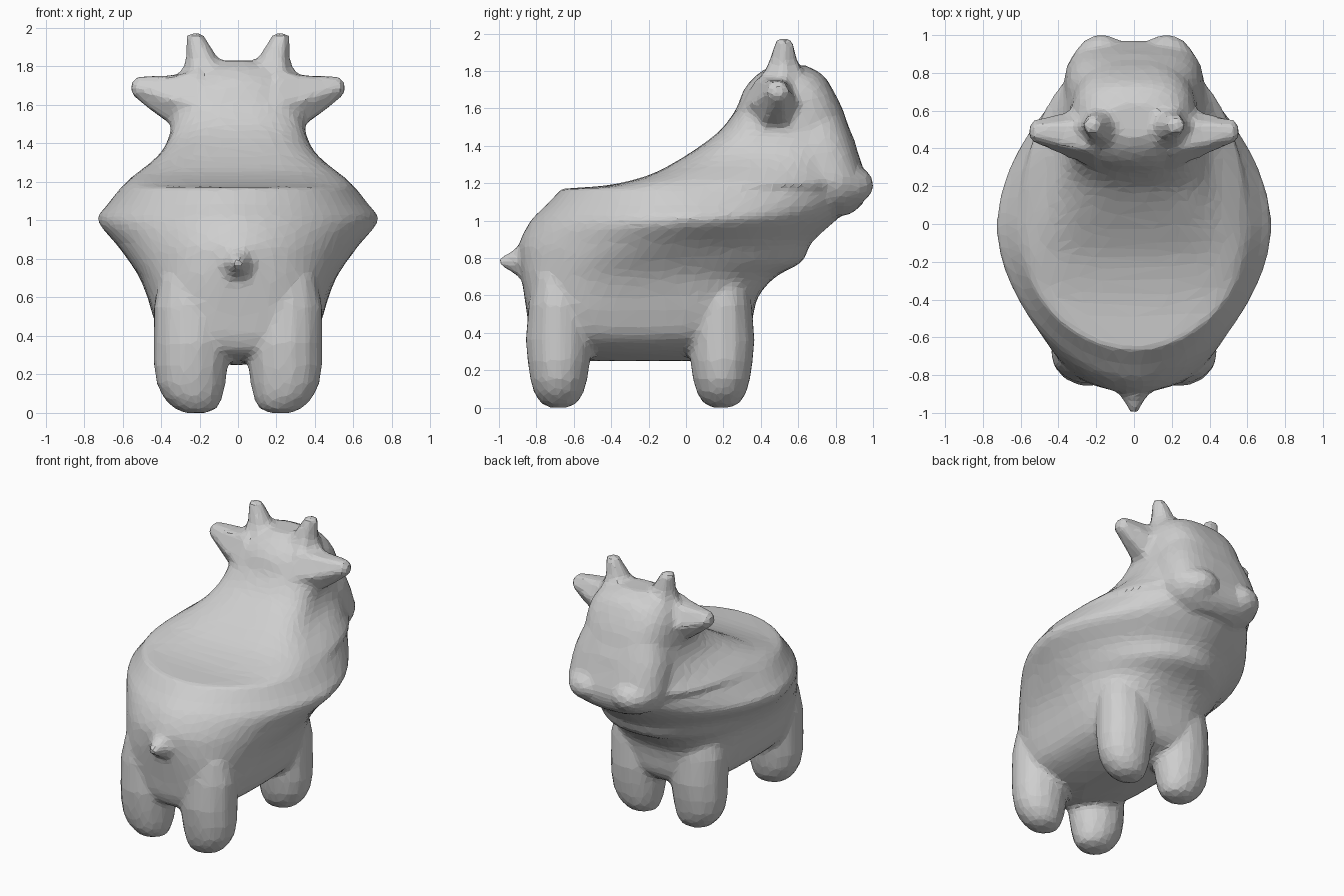
import bpy, bmesh, math
from mathutils import Vector

cube = bpy.data.objects.get("Cube")
if cube:
    bpy.data.objects.remove(cube, do_unlink=True)

bm = bmesh.new()


def loft(rings):
    """Skin closed rings of points and cap both ends."""
    loops = [[bm.verts.new(p) for p in ring] for ring in rings]
    n = len(loops[0])
    for a, b in zip(loops, loops[1:]):
        for i in range(n):
            j = (i + 1) % n
            bm.faces.new((a[i], a[j], b[j], b[i]))
    bm.faces.new(loops[0][::-1])
    bm.faces.new(loops[-1])


def oval(center, u, v, n):
    """Ring around center spanned by two half-axis vectors."""
    c, u, v = Vector(center), Vector(u), Vector(v)
    steps = [math.tau * i / n for i in range(n)]
    return [c + u * math.cos(t) + v * math.sin(t) for t in steps]


def power(value, p):
    return math.copysign(abs(value) ** (2 / p), value)


def body_ring(z, back, mid, front, width, p_back, p_front, n=72):
    """Horizontal section with separate front and back roundness."""
    points = []
    for i in range(n):
        t = math.tau * i / n
        c, s = math.cos(t), math.sin(t)
        p = p_front if s > 0 else p_back
        reach = front - mid if s > 0 else mid - back
        points.append((width * power(c, p), mid + reach * power(s, p), z))
    return points


def smooth_rows(rows, steps=4):
    """Catmull-Rom interpolation between section rows."""
    rows = [rows[0], *rows, rows[-1]]
    result = []
    for a, b, c, d in zip(rows, rows[1:], rows[2:], rows[3:]):
        for k in range(steps):
            t = k / steps
            result.append([q + t / 2 * (r - p + t * (2 * p - 5 * q + 4 * r - s
                                                     + t * (3 * q - p - 3 * r + s)))
                           for p, q, r, s in zip(a, b, c, d)])
    return result + [rows[-1]]


# Torso up to the seat rim: z, back, mid, front, width, roundness
torso = [
    (.25, -.55, -.22, .08, .1, 2, 2),
    (.3, -.77, -.24, .27, .28, 2.5, 2.5),
    (.38, -.83, -.25, .34, .39, 3.2, 3.2),
    (.5, -.85, -.25, .36, .44, 3.4, 3.4),
    (.6, -.865, -.25, .39, .47, 3, 3),
    (.7, -.88, -.22, .48, .51, 2.6, 2.4),
    (.78, -.89, -.2, .62, .56, 2.2, 2.1),
    (.88, -.89, -.12, .67, .635, 1.9, 1.9),
    (1, -.83, -.02, .8, .73, 1.75, 1.8),
    (1.08, -.75, 0, .88, .68, 1.85, 1.85),
    (1.17, -.665, 0, .93, .61, 2, 1.9),
]
# Dished seat sweeping up into the neck and head
upper = [
    torso[-1],
    (1.185, -.45, .08, .94, .595, 3, 2),
    (1.21, -.31, .15, .94, .57, 4, 2),
    (1.25, -.18, .2, .94, .52, 4, 2),
    (1.3, -.08, .28, .93, .455, 4, 2.2),
    (1.36, .02, .36, .92, .395, 4, 2.6),
    (1.43, .12, .42, .9, .36, 3.2, 3),
    (1.5, .2, .45, .87, .345, 2.8, 3),
    (1.6, .27, .48, .835, .335, 2.4, 3),
    (1.7, .31, .5, .785, .31, 2, 3),
    (1.78, .38, .53, .73, .25, 2, 2.6),
    (1.83, .46, .56, .64, .14, 2, 2),
]
loft([body_ring(*row) for row in smooth_rows(torso) + smooth_rows(upper)[1:]])

# Broad muzzle and cheeks
muzzle = [
    (1.03, .55, .72, .87, .2, 2, 2.6),
    (1.09, .5, .7, .945, .31, 2.4, 3),
    (1.19, .46, .7, .97, .365, 2.4, 3.2),
    (1.3, .44, .68, .94, .365, 2.4, 3.2),
    (1.42, .4, .64, .9, .35, 2.4, 3.2),
    (1.54, .4, .62, .855, .31, 2.4, 3),
]
loft([body_ring(*row) for row in smooth_rows(muzzle)])

# Tail stub
loft([oval((0, y, .78), (r, 0, 0), (0, 0, r), 6)
      for y, r in ((-.8, .2), (-.9, .085), (-.95, .05), (-1.01, .018))])

for side in (-1, 1):
    # Legs with rounded feet, tapering into the torso
    for y in (-.68, .19):
        loft([oval((side * x, y, z), (rx, 0, 0), (0, ry, 0), 14)
              for z, x, rx, ry in ((0, .22, .06, .05), (.025, .22, .115, .1),
                                   (.08, .235, .155, .135), (.15, .245, .18, .155),
                                   (.25, .245, .195, .17), (.36, .24, .2, .18),
                                   (.55, .24, .2, .165), (.7, .24, .17, .14),
                                   (.82, .2, .1, .1))])
    # Horns
    loft([oval((side * x, y, z), (r, 0, 0), (0, r, 0), 6)
          for x, y, z, r in ((.16, .52, 1.7, .17), (.185, .52, 1.84, .09),
                             (.228, .525, 1.975, .045))])
    # Ears
    loft([oval((side * x, y, z), (0, ry, 0), (0, 0, rz), 6)
          for x, y, z, ry, rz in ((.2, .47, 1.6, .18, .2), (.36, .475, 1.63, .12, .14),
                                  (.46, .485, 1.665, .085, .098),
                                  (.53, .49, 1.69, .065, .062), (.555, .49, 1.685, .04, .03))])
    # Nose lobes
    loft([oval((side * .17, .8, 1.19 + .13 * math.sin(a)),
               (.17 * math.cos(a), 0, 0), (0, .205 * math.cos(a), 0), 20)
          for a in (math.radians(d) for d in range(-80, 81, 16))])

bmesh.ops.recalc_face_normals(bm, faces=bm.faces)
mesh = bpy.data.meshes.new("animal_stool")
bm.to_mesh(mesh)
bm.free()
for poly in mesh.polygons:
    poly.use_smooth = False
stool = bpy.data.objects.new("animal_stool", mesh)
bpy.context.collection.objects.link(stool)

# Fuse the parts, soften the joins and reduce to facets
remesh = stool.modifiers.new("Fuse", "REMESH")
remesh.mode = "VOXEL"
remesh.voxel_size = .022
soften = stool.modifiers.new("Soften", "SMOOTH")
soften.factor = .5
soften.iterations = 4
decimate = stool.modifiers.new("Facets", "DECIMATE")
decimate.ratio = .12

grey = bpy.data.materials.new("plain_grey")
grey.use_nodes = True
colour = (.62, .62, .62, 1)
grey.diffuse_color = colour
grey.node_tree.nodes["Principled BSDF"].inputs["Base Color"].default_value = colour
mesh.materials.append(grey)
